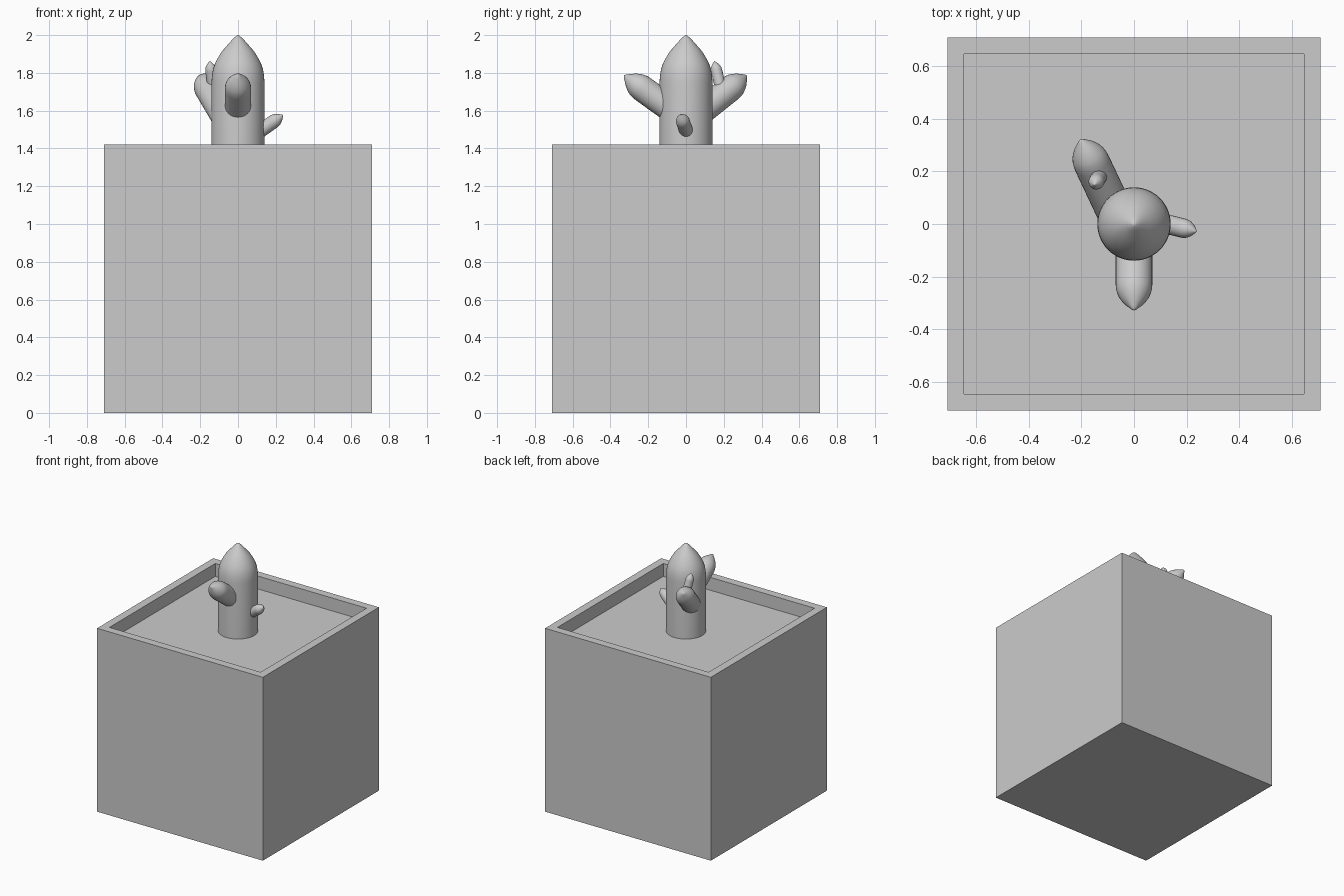
import bpy, bmesh, math
from mathutils import Vector

if "Cube" in bpy.data.objects:
    bpy.data.objects.remove(bpy.data.objects["Cube"])

# Bud tip: (radius, distance back from tip), both in units of the stem radius
TIP = [(0.08, 0.04), (0.2, 0.15), (0.45, 0.43), (0.62, 0.63), (0.76, 0.86),
       (0.87, 1.07), (0.94, 1.28), (0.985, 1.53), (1.0, 1.78)]


def new_object(name, bm):
    bmesh.ops.recalc_face_normals(bm, faces=bm.faces[:])
    mesh = bpy.data.meshes.new(name)
    bm.to_mesh(mesh)
    bm.free()
    obj = bpy.data.objects.new(name, mesh)
    bpy.context.collection.objects.link(obj)
    return obj


def stem(name, base, tip, r, sides=32):
    """Round stem with a pointed bud tip, lathed along base -> tip."""
    base, tip = Vector(base), Vector(tip)
    axis = tip - base
    length = axis.length
    rot = axis.to_track_quat('Z', 'Y')
    bm = bmesh.new()
    rings = []
    for k, d in TIP + [(1.0, length / r)]:
        ring = []
        for i in range(sides):
            a = 2 * math.pi * i / sides
            p = Vector((k * r * math.cos(a), k * r * math.sin(a), length - d * r))
            ring.append(bm.verts.new(base + rot @ p))
        rings.append(ring)
    apex = bm.verts.new(tip)
    for i in range(sides):
        j = (i + 1) % sides
        bm.faces.new((apex, rings[0][i], rings[0][j]))
        for a, b in zip(rings, rings[1:]):
            bm.faces.new((a[i], b[i], b[j], a[j]))
    bm.faces.new(rings[-1])
    obj = new_object(name, bm)
    bpy.ops.object.select_all(action='DESELECT')
    bpy.context.view_layer.objects.active = obj
    obj.select_set(True)
    bpy.ops.object.shade_smooth_by_angle(angle=math.radians(40))
    return obj


# Square planter: cube with the top inset for the rim and sunk to soil level
HALF, HEIGHT, RIM, DEPTH = 0.71, 1.42, 0.088, 0.10
bm = bmesh.new()
bmesh.ops.create_cube(bm, size=1)
for v in bm.verts:
    v.co = (v.co.x * 2 * HALF, v.co.y * 2 * HALF, (v.co.z + 0.5) * HEIGHT)
top = max(bm.faces, key=lambda f: f.calc_center_median().z)
bmesh.ops.inset_region(bm, faces=[top], thickness=RIM)
soil = bmesh.ops.extrude_face_region(bm, geom=[top])['geom']
bmesh.ops.translate(bm, vec=(0, 0, -DEPTH),
                    verts=[g for g in soil if isinstance(g, bmesh.types.BMVert)])
if top.is_valid:
    bmesh.ops.delete(bm, geom=[top], context='FACES_ONLY')
new_object("planter", bm)

# Cactus trunk and its arms
stem("trunk", (0, 0, HEIGHT - DEPTH), (0, 0, 2.0), 0.14, 48)
stem("front_arm", (0, -0.03, 1.572), (0, -0.328, 1.787), 0.07)
stem("back_arm", (-0.07, 0.04, 1.562), (-0.203, 0.322, 1.787), 0.07)
stem("side_arm", (0.06, 0.015, 1.452), (0.238, -0.028, 1.577), 0.037, 24)
stem("small_bud", (-0.128, 0.188, 1.70), (-0.15, 0.15, 1.862), 0.03, 24)
